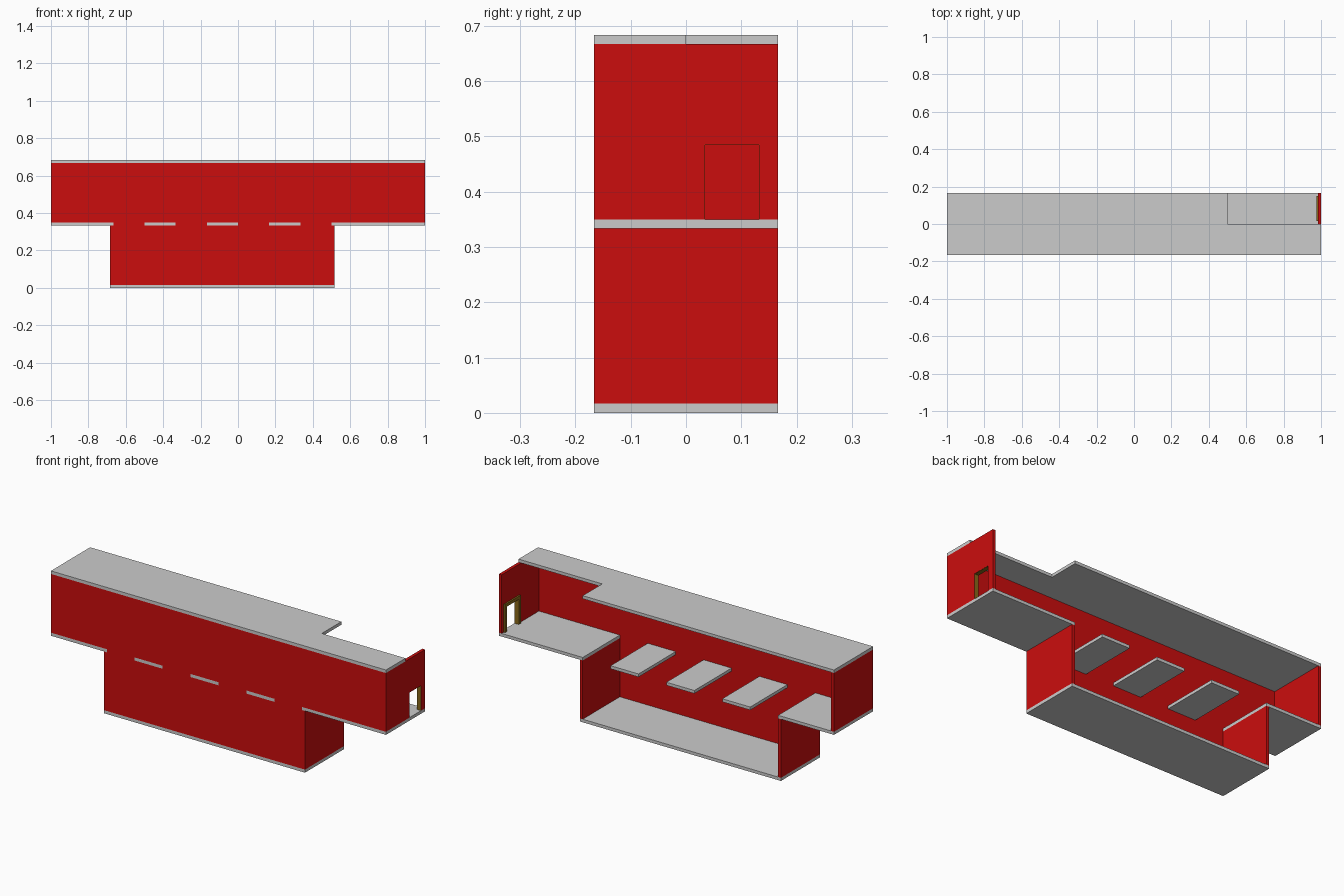
import bpy
import bmesh

if "Cube" in bpy.data.objects:
    bpy.data.objects.remove(bpy.data.objects["Cube"], do_unlink=True)


def material(name, colour):
    m = bpy.data.materials.new(name)
    m.use_nodes = True
    m.diffuse_color = (*colour, 1)
    m.node_tree.nodes["Principled BSDF"].inputs["Base Color"].default_value = (*colour, 1)
    return m


GREY = material("light grey", (0.6, 0.6, 0.6))
RED = material("red", (0.6, 0.004, 0.004))
BROWN = material("brown", (0.25, 0.14, 0.01))


def prism(name, outline, axis, start, end, mat):
    """Extrude a flat outline along an axis, from start to end."""
    def place(a, b, c):
        return {"x": (c, a, b), "y": (a, c, b), "z": (a, b, c)}[axis]
    bm = bmesh.new()
    face = bm.faces.new([bm.verts.new(place(a, b, start)) for a, b in outline])
    moved = bmesh.ops.extrude_face_region(bm, geom=[face])["geom"]
    shift = place(0, 0, end - start)
    bmesh.ops.translate(bm, vec=shift,
                        verts=[v for v in moved if isinstance(v, bmesh.types.BMVert)])
    bmesh.ops.recalc_face_normals(bm, faces=bm.faces)
    mesh = bpy.data.meshes.new(name)
    bm.to_mesh(mesh)
    bm.free()
    mesh.materials.append(mat)
    obj = bpy.data.objects.new(name, mesh)
    bpy.context.collection.objects.link(obj)
    return obj


def box(name, x, y, z, mat):
    return prism(name, [(x[0], y[0]), (x[1], y[0]), (x[1], y[1]), (x[0], y[1])],
                 "z", z[0], z[1], mat)


def arch(y0, y1, top, border, base):
    """Doorway outline, open at the foot."""
    return [(y0 - border, base), (y0, base), (y0, top), (y1, top),
            (y1, base), (y1 + border, base), (y1 + border, top + border),
            (y0 - border, top + border)]


T = 1 / 60                 # thickness of walls and slabs
D = 1 / 6                  # half depth
MID, FLOOR, CEIL = 1 / 3, 1 / 3 + T, 2 / 3
LEFT, RIGHT = 0.5, -2 / 3  # inner ends of the lower storey
DEPTH = (-D, D)

# Slabs
box("lower_floor", (RIGHT - T, LEFT + T), DEPTH, (0, T), GREY)
box("upper_floor_left", (LEFT, 1), DEPTH, (MID, FLOOR), GREY)
box("upper_floor_right", (-1, RIGHT), DEPTH, (MID, FLOOR), GREY)
prism("roof", [(-1, -D), (1, -D), (1, 0), (LEFT, 0), (LEFT, D), (-1, D)],
      "z", CEIL, CEIL + T, GREY)

# Bridges across the lower storey, with wall strips between them
for i in range(4):
    x = RIGHT + i * 2 * D
    box(f"wall_strip_{i + 1}", (x, x + D), (-D, -D + T), (MID, FLOOR), RED)
    if i < 3:
        box(f"bridge_{i + 1}", (x + D, x + 2 * D), DEPTH, (MID, FLOOR), GREY)

# Front walls
box("front_wall_upper", (-1, 1), (-D, -D + T), (FLOOR, CEIL), RED)
box("front_wall_lower", (RIGHT - T, LEFT + T), (-D, -D + T), (T, MID), RED)

# End walls
INNER = (-D + T, D)
box("end_wall_lower_left", (LEFT, LEFT + T), INNER, (T, MID), RED)
box("end_wall_lower_right", (RIGHT - T, RIGHT), INNER, (T, MID), RED)
box("end_wall_upper_right", (-1, -1 + T), INNER, (FLOOR, CEIL), RED)

# End wall with a doorway
Y0, Y1, TOP = 0.033, 0.133, 0.485
prism("end_wall_upper_left",
      [(-D + T, FLOOR), (Y0, FLOOR), (Y0, TOP), (Y1, TOP), (Y1, FLOOR),
       (D, FLOOR), (D, CEIL), (-D + T, CEIL)], "x", 1 - T, 1, RED)

# Door frame: lining through the wall and trim on the inside
LINING = 0.001
prism("door_lining", arch(Y0 + LINING, Y1 - LINING, TOP - LINING, LINING, FLOOR),
      "x", 1 - T, 1 - LINING, BROWN)
prism("door_trim", arch(Y0, Y1, TOP, T, FLOOR), "x", 1 - 1.5 * T, 1 - T, BROWN)
